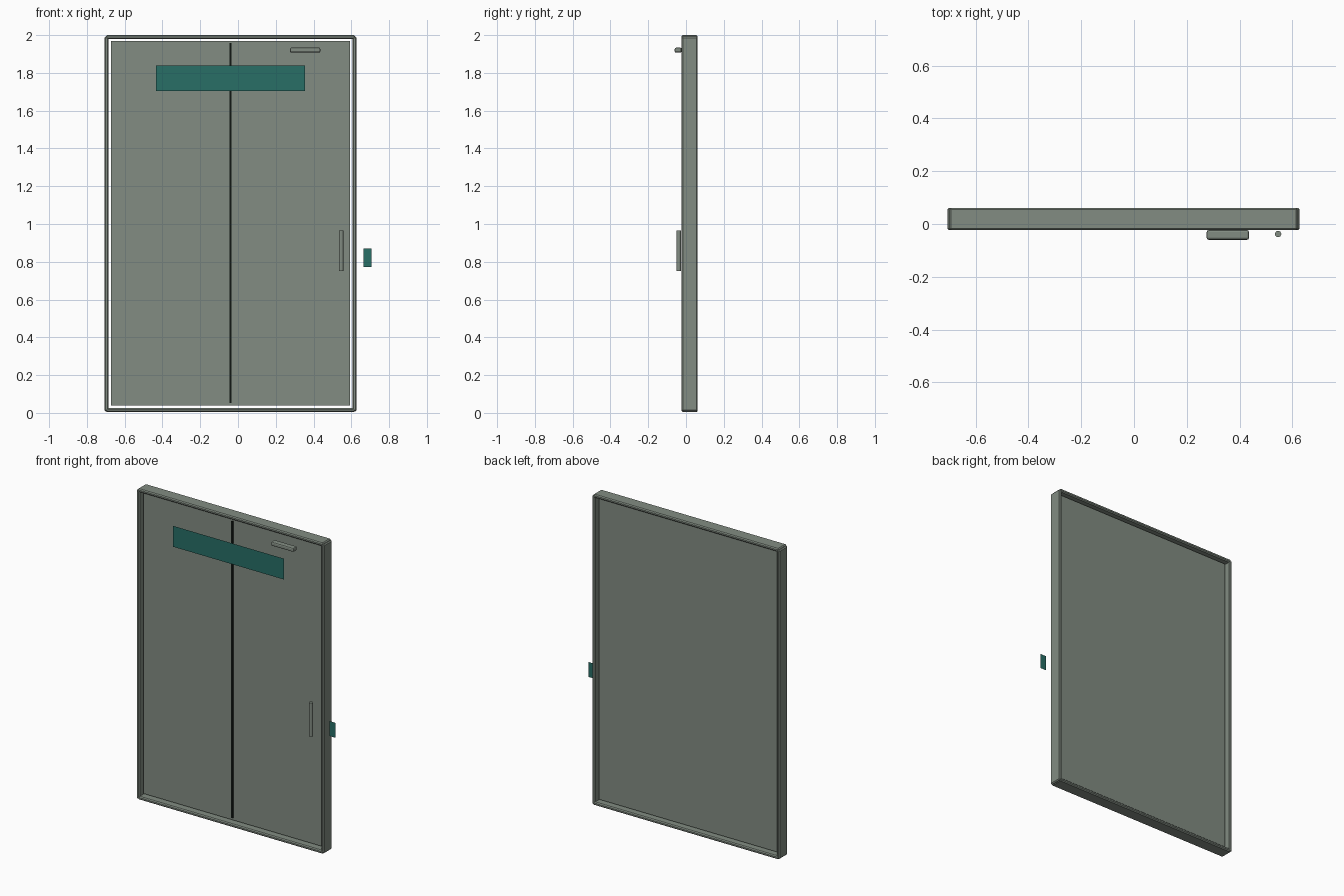
import bpy

if "Cube" in bpy.data.objects:
    bpy.data.objects.remove(bpy.data.objects["Cube"])


def material(name, rgb):
    m = bpy.data.materials.new(name)
    m.diffuse_color = (*rgb, 1)
    m.use_nodes = True
    m.node_tree.nodes["Principled BSDF"].inputs["Base Color"].default_value = m.diffuse_color
    return m


SAGE = material("sage_grey", (0.223, 0.262, 0.223))
TEAL = material("teal", (0.021, 0.156, 0.133))
BLACK = material("near_black", (0.005, 0.008, 0.006))


def box(name, x, y, z, mat, bevel=0.0, segments=1):
    """Box from (min, max) pairs, with an optional edge bevel."""
    bpy.ops.mesh.primitive_cube_add(
        size=1, location=[(a + b) / 2 for a, b in (x, y, z)])
    o = bpy.context.object
    o.name = name
    o.scale = [b - a for a, b in (x, y, z)]
    bpy.ops.object.transform_apply(location=False, rotation=False, scale=True)
    o.data.materials.append(mat)
    if bevel:
        mod = o.modifiers.new("edge_bevel", 'BEVEL')
        mod.width = bevel
        mod.segments = segments
    return o


def plate(name, x, y, z, mat):
    """Flat sheet facing the front."""
    verts = [(x[0], y, z[0]), (x[1], y, z[0]), (x[1], y, z[1]), (x[0], y, z[1])]
    me = bpy.data.meshes.new(name)
    me.from_pydata(verts, [], [(0, 1, 2, 3)])
    me.materials.append(mat)
    o = bpy.data.objects.new(name, me)
    bpy.context.collection.objects.link(o)
    return o


L, R, T = -0.707, 0.627, 0.021      # frame sides and bar thickness
DEPTH = (-0.023, 0.061)

# Frame: two posts and two rails
for name, x in (("left_post", (L, L + T)), ("right_post", (R - T, R))):
    box(name, x, DEPTH, (0.008, 1.992), SAGE, 0.006)
for name, z in (("bottom_rail", (0.004, 0.004 + T)), ("top_rail", (2 - T, 2))):
    box(name, (L + 0.008, R - 0.008), DEPTH, z, SAGE, 0.006)

# Door panel with a narrow clearance all around
box("door_panel", (L + 0.035, R - 0.034), (0.003, 0.037), (0.038, 1.970), SAGE)

# Dark seam between the two leaves
box("center_seam", (-0.046, -0.035), (-0.003, 0.004), (0.052, 1.958), BLACK)

# Door closer
box("door_closer", (0.275, 0.436), (-0.06, -0.023), (1.907, 1.934), SAGE, 0.008, 2)

# Round pull handle
bpy.ops.mesh.primitive_cylinder_add(vertices=16, radius=0.012, depth=0.216,
                                    location=(0.546, -0.038, 0.858))
handle = bpy.context.object
handle.name = "pull_handle"
handle.data.materials.append(SAGE)
bpy.ops.object.shade_smooth_by_angle()

# Sign and wall reader plate
plate("sign_plate", (-0.435, 0.355), -0.040, (1.704, 1.838), TEAL)
plate("reader_plate", (0.664, 0.707), -0.018, (0.773, 0.869), TEAL)
